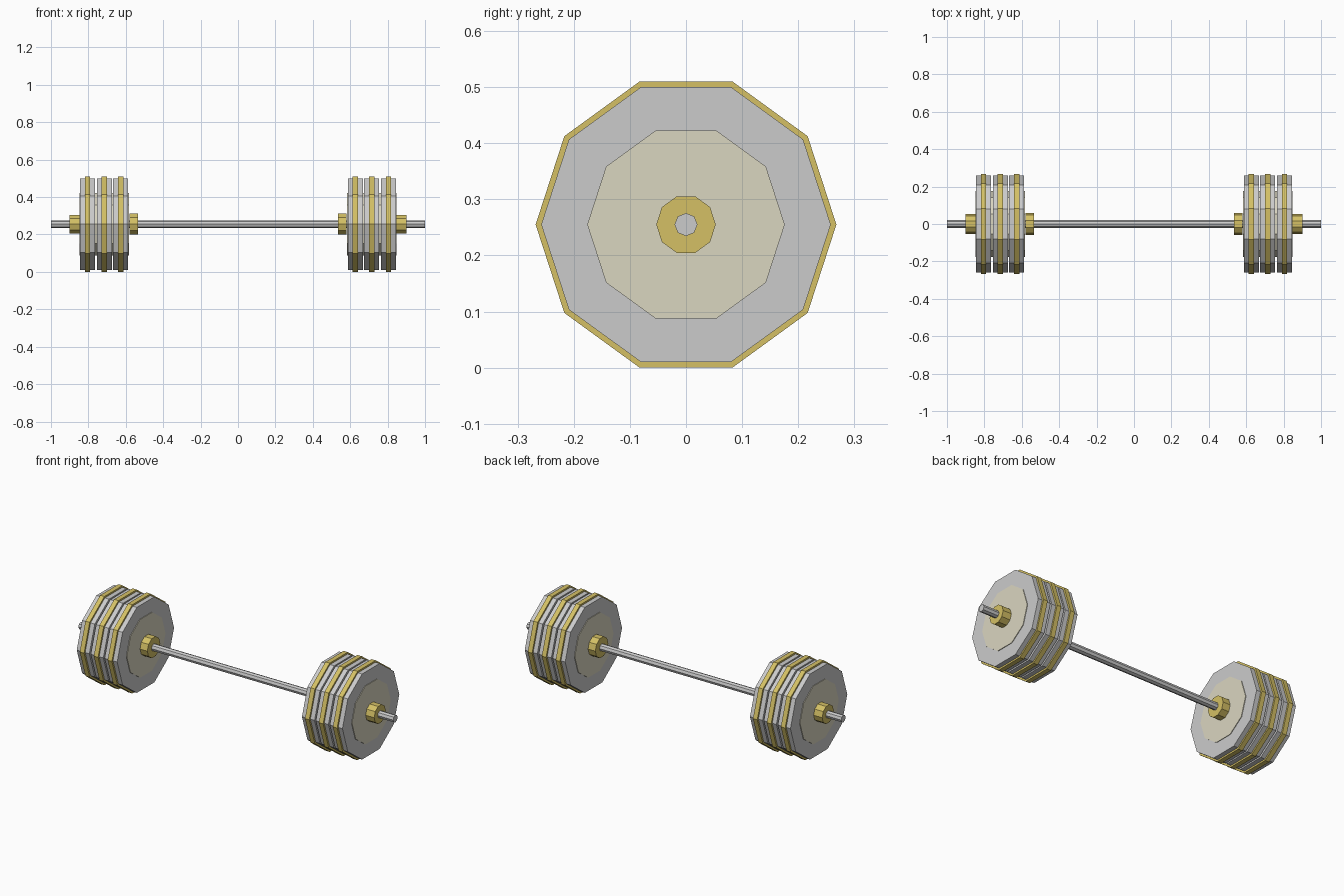
import bpy
import math

if "Cube" in bpy.data.objects:
    bpy.data.objects.remove(bpy.data.objects["Cube"])

AXLE_Z = 0.255


def material(name, rgb):
    mat = bpy.data.materials.new(name)
    mat.diffuse_color = (*rgb, 1)
    mat.use_nodes = True
    mat.node_tree.nodes["Principled BSDF"].inputs["Base Color"].default_value = mat.diffuse_color
    return mat


gold = material("gold", (0.66, 0.53, 0.13))
cream = material("pale_gold", (0.70, 0.67, 0.53))


def disc(name, x, radius, width, mat=None, sides=10):
    """Flat-sided cylinder lying along the x axis."""
    bpy.ops.mesh.primitive_cylinder_add(
        vertices=sides, radius=radius, depth=width,
        location=(x, 0, AXLE_Z), rotation=(0, math.pi / 2, 0))
    obj = bpy.context.object
    obj.name = name
    if mat:
        obj.data.materials.append(mat)
    return obj


# Bar running the full length
disc("bar", 0, 0.0205, 2.0, sides=8)

for side, s in (("left", -1), ("right", 1)):
    # Three weight plates with a gold rim band and a slightly raised hub face
    for i, x in enumerate((0.627, 0.715, 0.804), 1):
        disc(f"{side}_plate_{i}", s * x, 0.258, 0.08)
        disc(f"{side}_plate_rim_{i}", s * x, 0.268, 0.027, gold)
        disc(f"{side}_plate_hub_{i}", s * x, 0.176, 0.087, cream)
    # Collars holding the plates
    disc(f"{side}_inner_collar", s * 0.558, 0.059, 0.046, gold)
    disc(f"{side}_outer_collar", s * 0.875, 0.053, 0.054, gold)
